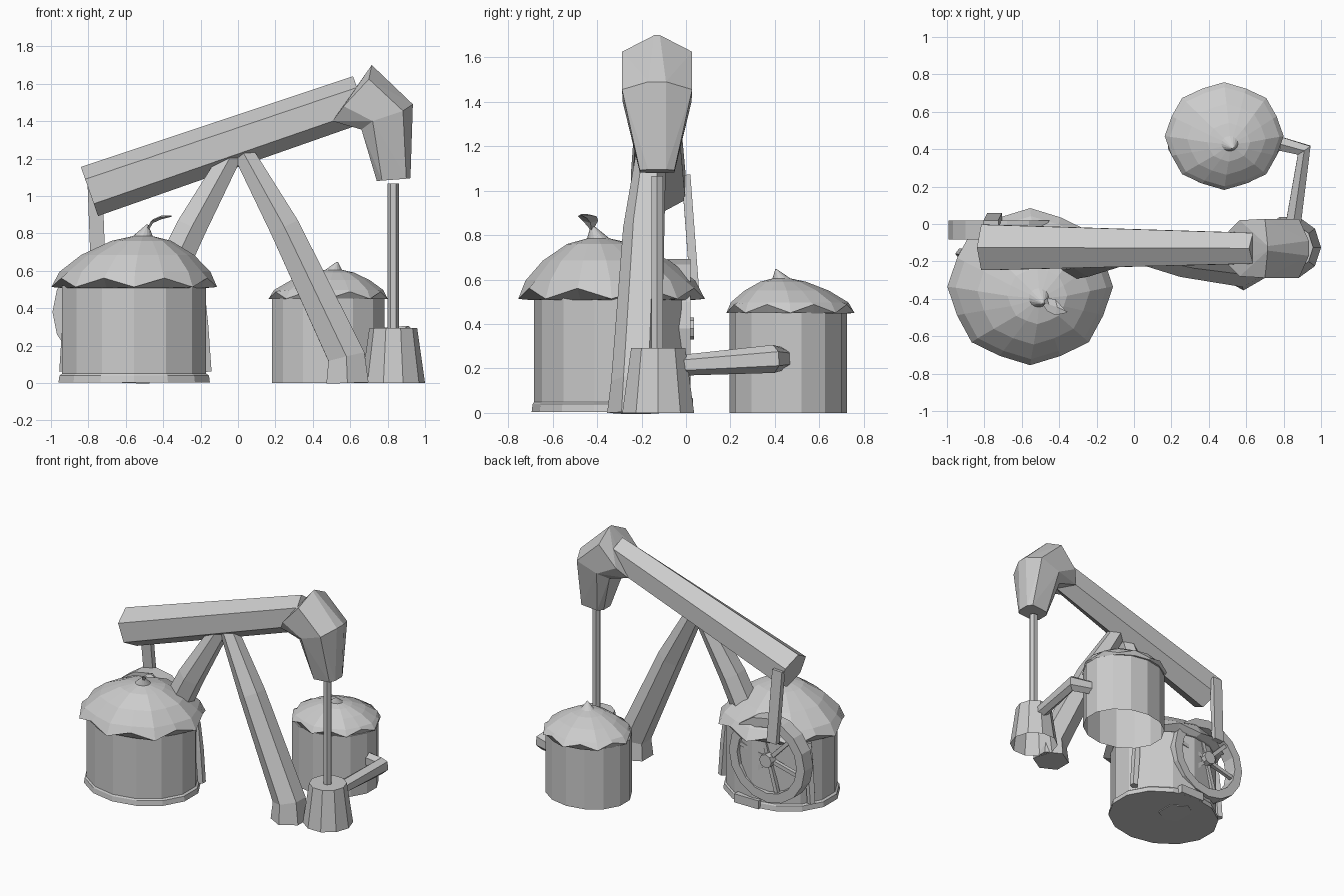
import bpy, bmesh
from math import sin, cos, pi, radians
from mathutils import Vector

if "Cube" in bpy.data.objects:
    bpy.data.objects.remove(bpy.data.objects["Cube"])

GREY = (0.6, 0.6, 0.6, 1)
mat = bpy.data.materials.new("plain grey")
mat.use_nodes = True
mat.diffuse_color = GREY
mat.node_tree.nodes["Principled BSDF"].inputs["Base Color"].default_value = GREY


def finish(name, bm):
    bmesh.ops.recalc_face_normals(bm, faces=bm.faces)
    mesh = bpy.data.meshes.new(name)
    bm.to_mesh(mesh)
    bm.free()
    mesh.materials.append(mat)
    obj = bpy.data.objects.new(name, mesh)
    bpy.context.collection.objects.link(obj)
    return obj


def loft(name, rings, start=True, end=True, loop=False):
    """Skin a series of equal-sized rings of points."""
    bm = bmesh.new()
    vs = [[bm.verts.new(p) for p in ring] for ring in rings]
    pairs = list(zip(vs, vs[1:])) + ([(vs[-1], vs[0])] if loop else [])
    for a, b in pairs:
        for i in range(len(a)):
            j = (i + 1) % len(a)
            bm.faces.new((a[i], a[j], b[j], b[i]))
    if start and not loop:
        bm.faces.new(vs[0])
    if end and not loop:
        bm.faces.new(vs[-1])
    return finish(name, bm)


def oval(cx, cy, z, rx, ry, n, turn=0.0):
    return [(cx + rx * cos(2 * pi * i / n + turn),
             cy + ry * sin(2 * pi * i / n + turn), z) for i in range(n)]


def tube(name, path, radii, n=6, turn=0.0, flat=1.0):
    """Sweep a polygon along a path, mitring the corners."""
    pts = [Vector(p) for p in path]
    rings = []
    for k, p in enumerate(pts):
        dirs = [(pts[i + 1] - pts[i]).normalized()
                for i in (k - 1, k) if 0 <= i < len(pts) - 1]
        t = sum(dirs, Vector()).normalized()
        ref = Vector((1, 0, 0)) if abs(t.y) > 0.7 else Vector((0, 1, 0))
        u = t.cross(ref).normalized()
        v = t.cross(u)
        stretch = 1 / max(0.6, t.dot(dirs[0]))
        r = radii[k]
        rings.append([p + u * r * stretch * cos(2 * pi * i / n + turn)
                      + v * r * flat * sin(2 * pi * i / n + turn) for i in range(n)])
    return loft(name, rings)


def hull(name, points, cy):
    """Convex block from (x, z, half width) points."""
    bm = bmesh.new()
    for x, z, w in points:
        for s in (-1, 1):
            bm.verts.new((x, cy + s * w, z))
    out = bmesh.ops.convex_hull(bm, input=bm.verts)
    junk = {g for g in out["geom_interior"] + out["geom_unused"]
            if isinstance(g, bmesh.types.BMVert)}
    bmesh.ops.delete(bm, geom=list(junk), context="VERTS")
    bmesh.ops.dissolve_limit(bm, angle_limit=radians(2), verts=bm.verts, edges=bm.edges)
    return finish(name, bm)


def roof(name, cx, cy, rx, ry, profile, droop, tip):
    """Scalloped thatch roof; profile is (radius share, z), tip is the apex."""
    n = 16
    rings = []
    base, top = profile[1][1], profile[-1][1]
    for k, (r, z) in enumerate(profile):
        lean = max(0, (z - base) / (top - base)) ** 2
        x, y = cx + (tip[0] - cx) * lean, cy + (tip[1] - cy) * lean
        ring = []
        for i, (px, py, pz) in enumerate(oval(x, y, z, rx * r, ry * r, n)):
            up = droop * (i % 2) if k == 1 else 0
            pull = 1 - 0.045 * (i % 2) if 0 < k < 5 else 1
            ring.append((x + (px - x) * pull, y + (py - y) * pull, pz + up))
        rings.append(ring)
    return loft(name, rings)


# Large tank with flared foot and thatched roof
LX, LY = -0.555, -0.335
loft("large_tank", [oval(LX, LY, z, rx, ry, 14, pi / 14) for z, rx, ry in
                    ((.003, .415, .36), (.04, .41, .355), (.05, .395, .348), (.52, .395, .348))])
roof("large_roof", LX, LY, .443, .42,
     ((.87, .508), (1, .513), (.91, .595), (.68, .685), (.36, .76), (.12, .785), (.008, .848)),
     .048, (-.485, -.425))
loft("roof_leaf", [[(x, y - w, z), (x + .01, y, z + t), (x, y + w, z), (x + .01, y, z - t)]
                   for x, y, z, w, t in ((-.485, -.425, .83, .01, .008), (-.465, -.43, .865, .035, .01),
                                         (-.42, -.445, .885, .042, .01), (-.365, -.47, .892, .006, .003))])

# Small tank, open underneath
SX, SY = .482, .46
loft("small_tank", [oval(SX, SY, z, .308, .265, 14, pi / 14) for z in (0, .452)], start=False)
roof("small_roof", SX, SY + .01, .318, .288,
     ((.93, .448), (1, .45), (.92, .497), (.66, .55), (.36, .59), (.14, .605), (.012, .647)),
     .038, (.53, .405))

# Walking beam: tapered hexagon with a ridge on top
down = Vector((.33, 0, -.944))


def beam_ring(x, y, z, w, depth):
    half = [(0, 0), (.25, 1), (.75, 1), (1, 0), (.75, -1), (.25, -1)]
    return [Vector((x, y + w * a, z)) + down * depth * s for s, a in half]


loft("walking_beam", [beam_ring(-.84, -.125, 1.155, .122, .278),
                      beam_ring(.615, -.13, 1.64, .082, .255)])

# Head of the beam
waist = [(.935, 1.49, .04), (.882, 1.455, .158), (.72, 1.40, .155), (.66, 1.355, .09)]
hull("head_upper", [(.715, 1.70, .012), (.70, 1.625, .158), (.565, 1.48, .15),
                    (.505, 1.40, .09)] + waist, -.13)
hull("head_lower", waist + [(.922, 1.095, .04), (.90, 1.092, .078),
                            (.77, 1.082, .078), (.742, 1.08, .04)], -.13)

# Rod and wellhead
loft("pump_rod", [oval(.83, -.13, z, .03, .03, 6) for z in (.27, 1.066)])
loft("wellhead", [oval(.83, -.125, z, r, r, 10) for z, r in ((0, .17), (.293, .128))],
     start=False)

# Bent support legs
for side, label in ((1, "left"), (-1, "right")):
    tube("support_leg_" + label,
         [(side * x, y, z) for x, y, z in
          ((.022, -.15, 1.243), (.25, -.19, .83), (.58, -.225, .14), (.585, -.225, 0))],
         (.062, .093, .112, .13), turn=pi / 6)

# Pipe from wellhead to small tank
tube("feed_pipe", [(.85, -.01, .215), (.91, .395, .243), (.7, .45, .243)], (.047,) * 3)

# Crank wheel with hub and spokes
WX, WZ = -.68, .38
section = ((.312, -.083), (.312, .02), (.245, .02), (.245, -.083))
loft("wheel_rim", [[(WX + r * cos(a), y, WZ + r * sin(a)) for r, y in section]
                   for a in (2 * pi * i / 16 for i in range(16))], loop=True)
tube("wheel_hub", [(WX, -.09, WZ), (WX, .037, WZ)], (.05, .05), n=8)
for i in range(6):
    a = 2 * pi * i / 6 + .25
    tube("wheel_spoke", [(WX + r * cos(a), -.01, WZ + r * sin(a)) for r in (.03, .26)],
         (.02, .02), n=4, turn=pi / 4)

# Arm joining the beam to the wheel
tube("crank_arm", [(-.765, 0, 1.07), (-.745, .04, .54)], (.056, .056), n=4,
     turn=pi / 4, flat=.5)

# Leaning props and a step around the large tank
for a in (22, 152):
    c, s = cos(radians(a)), sin(radians(a))
    tube("tank_prop", [(LX + .42 * c, LY + .375 * s, .06), (LX + .4 * c, LY + .37 * s, .3),
                       (LX + .385 * c, LY + .36 * s, .5)], (.03, .032, .024), n=5)
tube("back_step", [(-.62, .0, .035), (-.42, .0, .035)], (.045, .045), n=4, turn=pi / 4)
